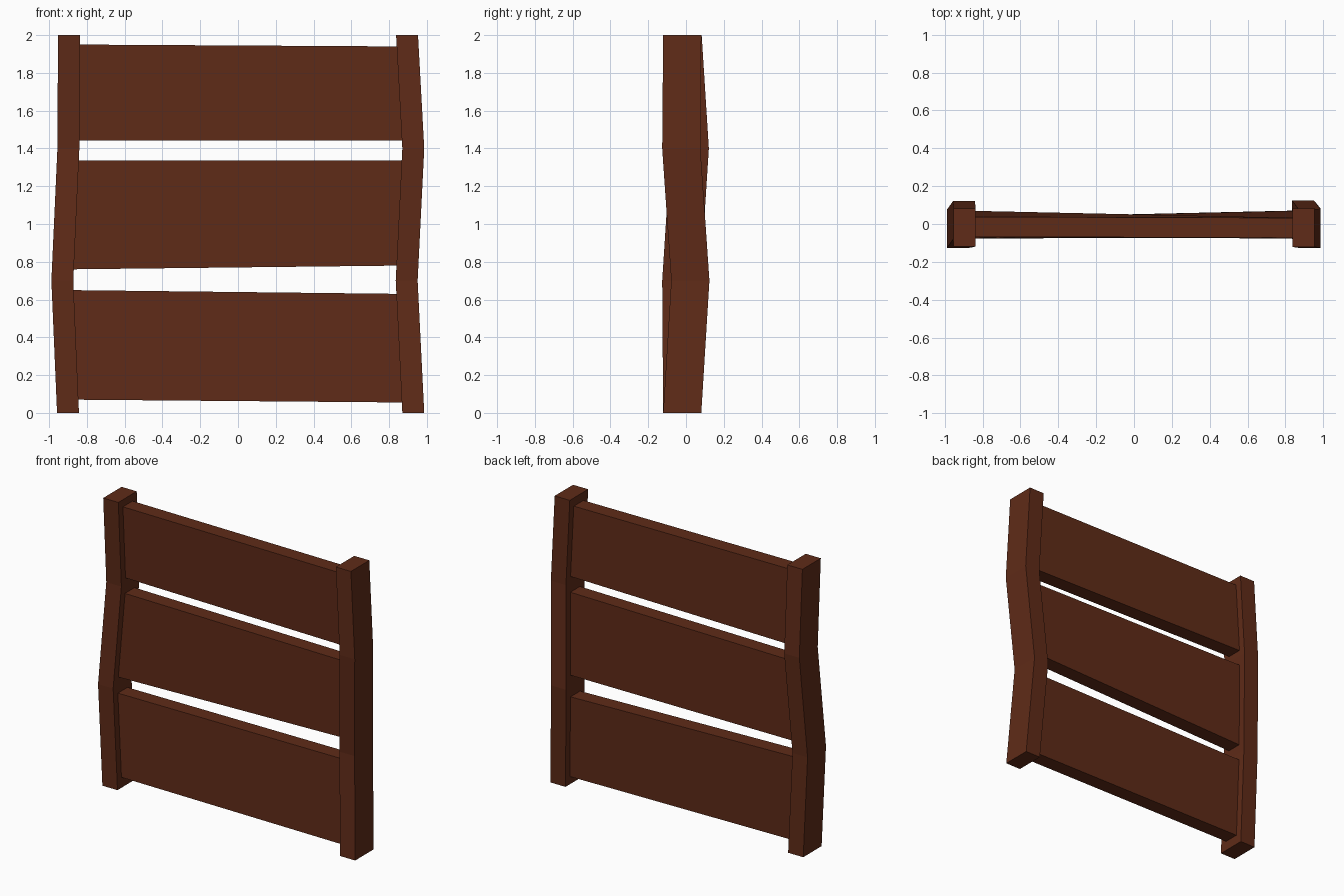
import bpy
import bmesh

if "Cube" in bpy.data.objects:
    bpy.data.objects.remove(bpy.data.objects["Cube"])

wood = bpy.data.materials.new("dark_wood")
wood.diffuse_color = (0.115, 0.024, 0.009, 1)
wood.use_nodes = True
wood.node_tree.nodes["Principled BSDF"].inputs["Base Color"].default_value = wood.diffuse_color

# Post centre lines: (x, y, z) from bottom to top
LEFT = [(-0.90, -0.02, 0), (-0.93, -0.025, 0.7), (-0.898, 0.02, 1.4), (-0.895, -0.018, 2)]
RIGHT = [(0.928, -0.02, 0), (0.893, 0.023, 0.7), (0.928, -0.025, 1.4), (0.895, -0.02, 2)]
POST_W, POST_D, PLANK_D = 0.116, 0.202, 0.105


def centre(path, z):
    """Point on a post's centre line at height z."""
    for a, b in zip(path, path[1:]):
        if z <= b[2]:
            t = (z - a[2]) / (b[2] - a[2])
            return a[0] + (b[0] - a[0]) * t, a[1] + (b[1] - a[1]) * t


def loft(name, rings):
    """Skin a list of four-cornered rings and cap both ends."""
    bm = bmesh.new()
    loops = [[bm.verts.new(p) for p in ring] for ring in rings]
    for a, b in zip(loops, loops[1:]):
        for i in range(4):
            j = (i + 1) % 4
            bm.faces.new((a[i], a[j], b[j], b[i]))
    bm.faces.new(loops[0])
    bm.faces.new(loops[-1])
    bmesh.ops.recalc_face_normals(bm, faces=bm.faces)
    mesh = bpy.data.meshes.new(name)
    bm.to_mesh(mesh)
    bm.free()
    mesh.materials.append(wood)
    bpy.context.collection.objects.link(bpy.data.objects.new(name, mesh))


# Crooked posts
for name, path in (("left_post", LEFT), ("right_post", RIGHT)):
    w, d = POST_W / 2, POST_D / 2
    loft(name, [[(x - w, y - d, z), (x + w, y - d, z), (x + w, y + d, z), (x - w, y + d, z)]
                for x, y, z in path])


# Planks follow the lean of the posts; ends are buried in them
def plank_end(path, low, high):
    side = 1 if path is RIGHT else -1
    d = PLANK_D / 2
    ring = []
    for z, offsets in ((low, (-d, d)), (high, (d, -d))):
        x, y = centre(path, z)
        ring += [(x - side * 0.035, y + o, z) for o in offsets]
    return ring


# Plank heights: left low/high, right low/high
for name, l0, l1, r0, r1 in (("lower_plank", 0.07, 0.65, 0.055, 0.63),
                             ("middle_plank", 0.76, 1.335, 0.78, 1.335),
                             ("upper_plank", 1.443, 1.95, 1.443, 1.94)):
    loft(name, [plank_end(LEFT, l0, l1), plank_end(RIGHT, r0, r1)])
